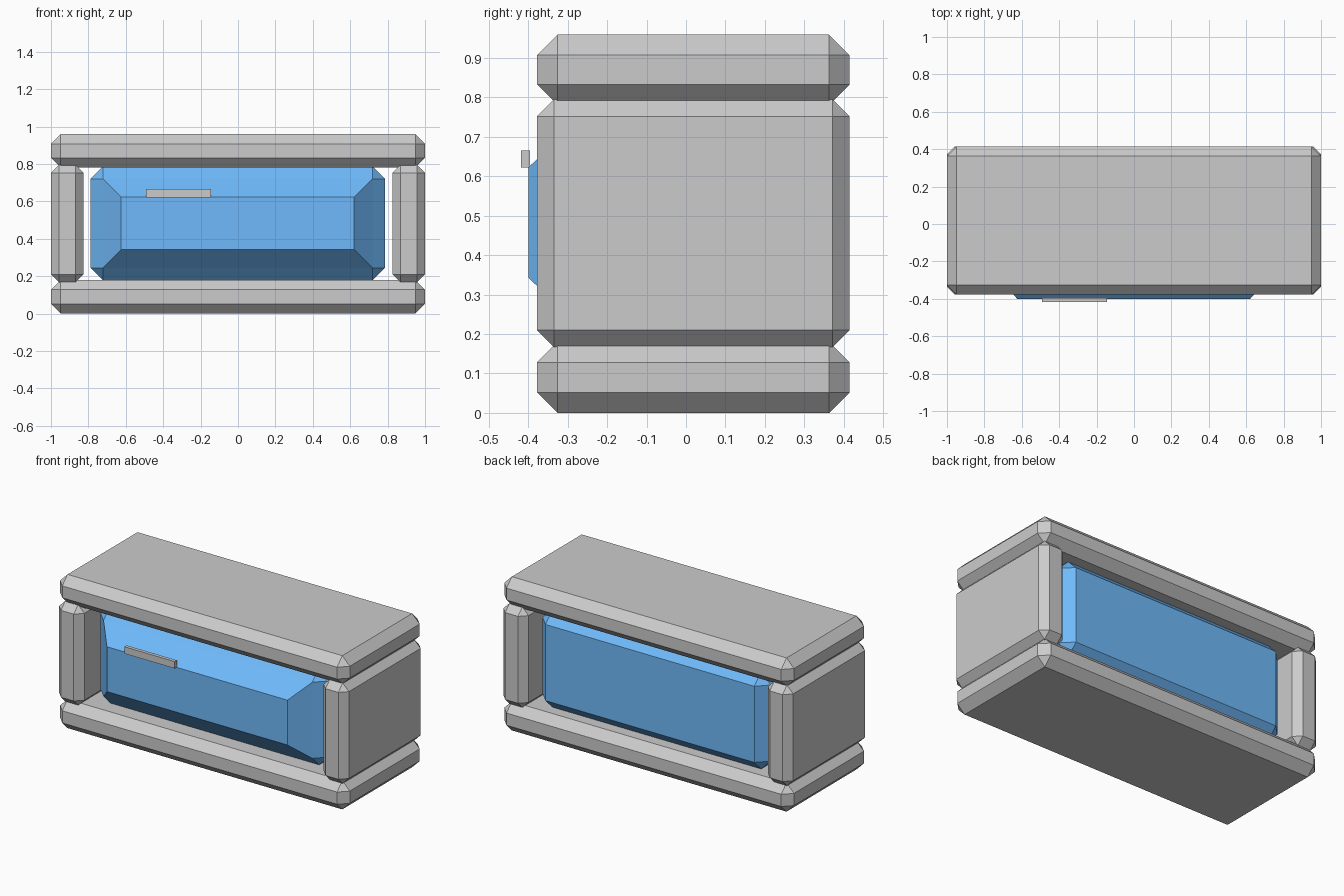
import bpy, bmesh

if "Cube" in bpy.data.objects:
    bpy.data.objects.remove(bpy.data.objects["Cube"])


def box_bmesh(x, y, z, bevel=0.0):
    """Box from (min, max) ranges with flat single-segment chamfers."""
    bm = bmesh.new()
    bmesh.ops.create_cube(bm, size=1.0)
    for v in bm.verts:
        for i, (lo, hi) in enumerate((x, y, z)):
            v.co[i] = lo if v.co[i] < 0 else hi
    if bevel:
        bmesh.ops.bevel(bm, geom=bm.edges[:], offset=bevel, offset_type='OFFSET',
                        segments=1, profile=0.5, affect='EDGES')
    bm.normal_update()
    return bm


def finish(bm, name, material=None):
    mesh = bpy.data.meshes.new(name)
    bm.to_mesh(mesh)
    bm.free()
    obj = bpy.data.objects.new(name, mesh)
    bpy.context.collection.objects.link(obj)
    if material:
        mesh.materials.append(material)
    return obj


blue = bpy.data.materials.new("blue")
blue.diffuse_color = (0.16, 0.49, 0.96, 1.0)
blue.use_nodes = True
blue.node_tree.nodes["Principled BSDF"].inputs["Base Color"].default_value = blue.diffuse_color

DEPTH = (-0.378, 0.415)

# Bottom and top slabs
finish(box_bmesh((-1, 1), DEPTH, (0.0, 0.18), 0.052), "bottom_slab")
finish(box_bmesh((-1, 1), DEPTH, (0.781, 0.959), 0.052), "top_slab")

# Side panels
for side, x in (("left", (-1, -0.826)), ("right", (0.826, 1))):
    finish(box_bmesh(x, DEPTH, (0.167, 0.795), 0.043), side + "_panel")

# Drawer body with a faceted front pushed forward
bm = box_bmesh((-0.789, 0.786), (-0.294, 0.358), (0.178, 0.787), 0.067)
front = min(bm.faces, key=lambda f: f.calc_center_median().y)
bmesh.ops.inset_region(bm, faces=[front], thickness=0.138)
for v in front.verts:
    v.co.y = -0.4
finish(bm, "drawer", blue)

# Handle bar
finish(box_bmesh((-0.492, -0.145), (-0.418, -0.396), (0.622, 0.665)), "handle")
